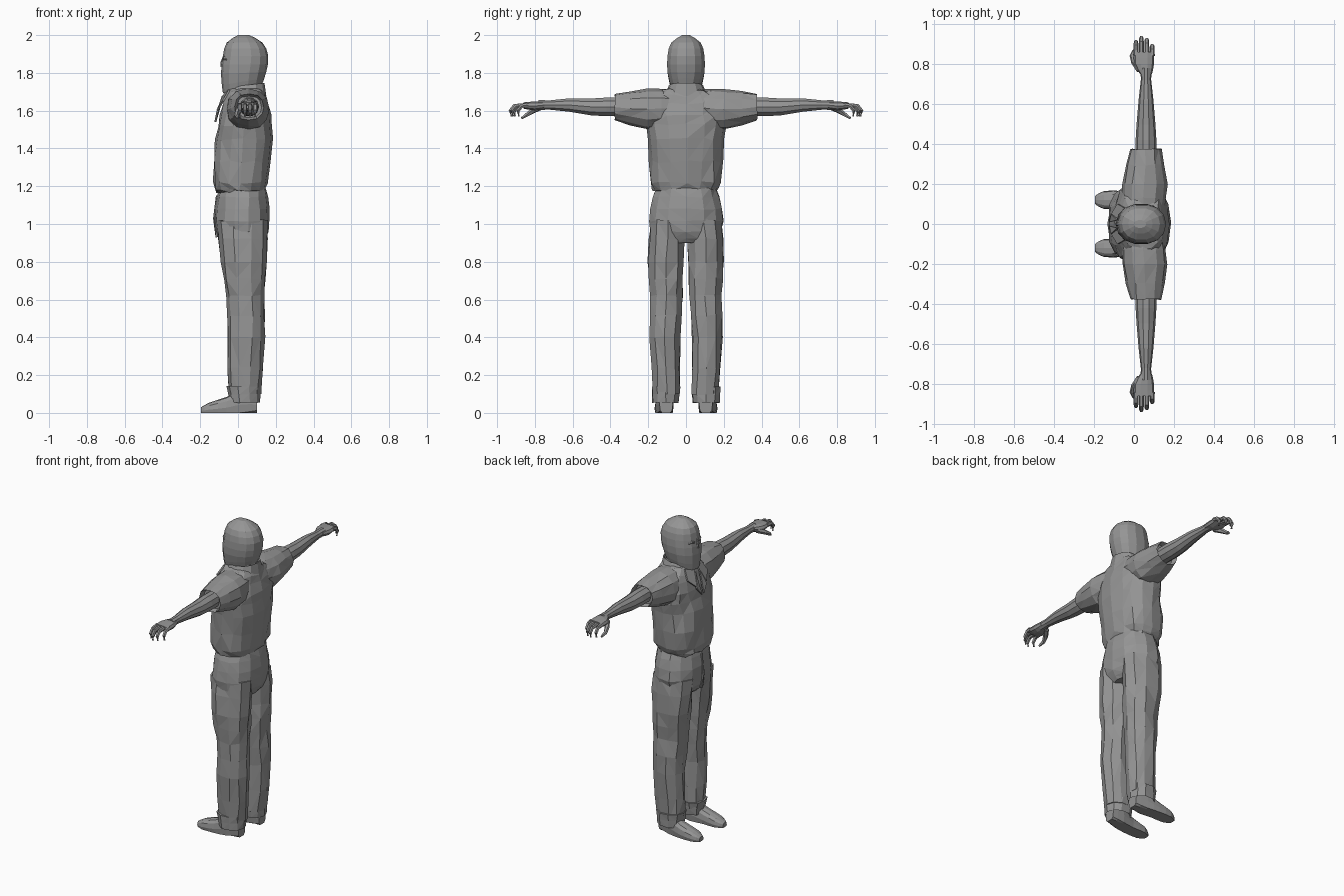
import bpy, bmesh, math, random
from mathutils import Vector

random.seed(4)
if "Cube" in bpy.data.objects:
    bpy.data.objects.remove(bpy.data.objects["Cube"], do_unlink=True)

GREY = (.3, .3, .3, 1)
grey = bpy.data.materials.new("plain grey")
grey.use_nodes = True
grey.diffuse_color = GREY
grey.node_tree.nodes["Principled BSDF"].inputs["Base Color"].default_value = GREY


def finish(name, bm, folds=False):
    """Turn a bmesh into a flat-shaded object, with split quads for cloth folds."""
    if folds:
        quads = [face for face in bm.faces if len(face.verts) == 4]
        bmesh.ops.triangulate(bm, faces=quads)
    bmesh.ops.recalc_face_normals(bm, faces=bm.faces)
    mesh = bpy.data.meshes.new(name)
    bm.to_mesh(mesh)
    bm.free()
    mesh.materials.append(grey)
    obj = bpy.data.objects.new(name, mesh)
    bpy.context.collection.objects.link(obj)
    return obj


def skin(bm, loops):
    """Bridge vertex loops, close both ends and return the last cap."""
    count = len(loops[0])
    for low, high in zip(loops, loops[1:]):
        for i in range(count):
            j = (i + 1) % count
            bm.faces.new((low[i], low[j], high[j], high[i]))
    bm.faces.new(loops[0])
    return bm.faces.new(loops[-1])


def in_between(rings):
    """Add a smoothly interpolated ring between each pair of rings."""
    last = len(rings) - 1
    result = [rings[0]]
    for i in range(last):
        before, after = rings[max(i - 1, 0)], rings[min(i + 2, last)]
        start, end = rings[i], rings[i + 1]
        result.append([(9 * (b + c) - a - d) / 16
                       for a, b, c, d in zip(before, start, end, after)])
        result.append(end)
    return result


def bulge(value, power):
    """Round or square off one coordinate of a cross-section."""
    return math.copysign(abs(value) ** (2 / power), value)


def loft(name, axis, rings, sides=12, power=2.2, jitter=0, side=1,
         tilt=None, hollow=False):
    """Rings are (t, a0, a1, b0, b1) along an axis, or (t, a0, a1, half width)."""
    full = [r if len(r) == 5 else (*r[:3], -r[3], r[3]) for r in rings]
    bm = bmesh.new()
    loops = []
    for t, a0, a1, b0, b1 in in_between(full):
        loop = []
        for i in range(sides):
            angle = math.tau * i / sides
            a = (a0 + a1) / 2 + (a1 - a0) / 2 * bulge(math.cos(angle), power)
            b = (b0 + b1) / 2 + (b1 - b0) / 2 * bulge(math.sin(angle), power)
            point = Vector({"x": (t, a, b), "y": (a, t, b), "z": (a, b, t)}[axis])
            if tilt:
                point.z += tilt(point)
            point += Vector([random.uniform(-jitter, jitter) for _ in point])
            loop.append(bm.verts.new((point.x, point.y * side, max(point.z, 0))))
        loops.append(loop)
    cap = skin(bm, loops)
    if hollow:
        bmesh.ops.recalc_face_normals(bm, faces=bm.faces)
        bmesh.ops.inset_region(bm, faces=[cap], thickness=.012, depth=-.03)
    return finish(name, bm, folds=jitter > 0)


def tube(name, points, radii, side=1, sides=6):
    """Tapering tube through a few points."""
    bm = bmesh.new()
    path = [Vector((x, y * side, z)) for x, y, z in points]
    loops = []
    for i, (point, radius) in enumerate(zip(path, radii)):
        along = path[min(i + 1, len(path) - 1)] - path[max(i - 1, 0)]
        turn = along.to_track_quat("Z", "Y")
        loop = []
        for k in range(sides):
            angle = math.tau * k / sides
            offset = Vector((math.cos(angle), math.sin(angle), 0)) * radius
            loop.append(bm.verts.new(point + turn @ offset))
        loops.append(loop)
    skin(bm, loops)
    return finish(name, bm)


def panel(name, corners, side):
    """Thin cloth plate from a few corners."""
    bm = bmesh.new()
    bm.faces.new([bm.verts.new((x, y * side, z)) for x, y, z in corners])
    obj = finish(name, bm)
    solid = obj.modifiers.new("thickness", "SOLIDIFY")
    solid.thickness = .01
    solid.offset = 0
    return obj


def chin_drop(point):
    """Lower the hood's edge towards the chin and raise it at the nape."""
    return max(0, 1.82 - point.z) * (point.x - .03) * 2.5


def collar_rise(point):
    """Raise the collar towards the nape."""
    return point.x * .12


# Hooded head, nose and neck
loft("head", "z", [(1.72, -.08, .13, .08), (1.8, -.09, .15, .1),
                   (1.89, -.08, .16, .1), (1.96, -.06, .13, .08),
                   (2, 0, .06, .02)], sides=14, tilt=chin_drop)
tube("nose", [(-.07, 0, 1.9), (-.08, 0, 1.86), (-.08, 0, 1.83)], [.006, .013, .014])
loft("neck", "z", [(1.62, -.05, .14, .09), (1.79, -.04, .12, .07)], sides=10)

# Shirt, loose over the waistband
loft("shirt_body", "z", [(1.17, -.11, .13, .16), (1.22, -.13, .16, .19),
                         (1.45, -.12, .18, .2), (1.58, -.1, .17, .22),
                         (1.68, -.07, .15, .17), (1.72, -.05, .13, .08)],
     sides=16, power=2.4, jitter=.008)
loft("shirt_collar", "z", [(1.66, -.08, .15, .12), (1.73, -.05, .14, .09)],
     tilt=collar_rise, hollow=True)

# Trouser seat and fly
loft("trouser_seat", "z", [(.9, -.08, .13, .1), (.96, -.12, .16, .19),
                           (1.08, -.12, .165, .195), (1.19, -.1, .15, .16)],
     sides=14, jitter=.004)
tube("trouser_fly", [(-.11, 0, 1.15), (-.12, 0, 1.03), (-.11, 0, .93)],
     [.008, .012, .01])

for label, side in (("left", -1), ("right", 1)):
    # Eye in the hood opening
    tube(label + "_eye", [(-.08, .02, 1.87), (-.07, .04, 1.88), (-.06, .06, 1.87)],
         [.004, .01, .004], side)

    # Collar wing and open lapel on the chest
    panel(label + "_collar_wing", [(-.045, .08, 1.71), (-.07, .02, 1.69),
                                   (-.11, .05, 1.6), (-.08, .1, 1.65)], side)
    panel(label + "_lapel", [(-.08, .02, 1.68), (-.12, .01, 1.54),
                             (-.11, .05, 1.59)], side)

    # Short sleeve with a hollow end
    loft(label + "_sleeve", "y", [(.08, -.06, .15, 1.52, 1.71),
                                  (.2, -.06, .165, 1.5, 1.715),
                                  (.376, -.02, .135, 1.55, 1.69)],
         jitter=.004, side=side, hollow=True)

    # Bare arm down to the wrist
    tube(label + "_arm", [(.06, .3, 1.62), (.06, .42, 1.62), (.06, .5, 1.62),
                          (.06, .62, 1.63), (.06, .72, 1.63), (.06, .78, 1.63)],
         [.05, .052, .047, .037, .026, .027], side, sides=10)

    # Palm, curled fingers and thumb
    loft(label + "_palm", "y", [(.75, .03, .09, 1.61, 1.65), (.8, 0, .1, 1.6, 1.65),
                                (.86, 0, .1, 1.61, 1.645)], sides=10, side=side)
    reaches = {"index": .92, "middle": .94, "ring": .93, "little": .9}
    for i, (finger, reach) in enumerate(reaches.items()):
        x = .01 + i * .027
        tube(f"{label}_{finger}_finger",
             [(x, .84, 1.63), (x, reach - .03, 1.625), (x, reach - .01, 1.6),
              (x, reach - .015, 1.57)], [.013, .012, .011, .006], side)
    tube(label + "_thumb", [(.03, .77, 1.62), (0, .81, 1.6), (-.01, .84, 1.58),
                            (0, .87, 1.56)], [.018, .015, .012, .006], side)

    # Trouser leg with a turned-up cuff
    loft(label + "_trouser_leg", "z", [(1.02, -.11, .155, 0, .19),
                                       (.8, -.09, .15, .01, .205),
                                       (.62, -.065, .14, .015, .19),
                                       (.4, -.055, .14, .03, .195),
                                       (.1, -.05, .12, .03, .175)],
         sides=10, jitter=.005, side=side)
    loft(label + "_trouser_cuff", "z", [(.14, -.06, .12, .025, .185),
                                        (.055, -.045, .115, .035, .18)],
         sides=10, jitter=.003, side=side, hollow=True)

    # Shoe with a flat sole
    loft(label + "_shoe", "x", [(-.195, .1, .14, -.01, .03),
                                (-.15, .075, .165, -.02, .055),
                                (-.06, .075, .165, -.03, .085),
                                (.02, .065, .155, -.03, .12),
                                (.1, .07, .14, -.01, .1)],
         power=2.6, side=side)
